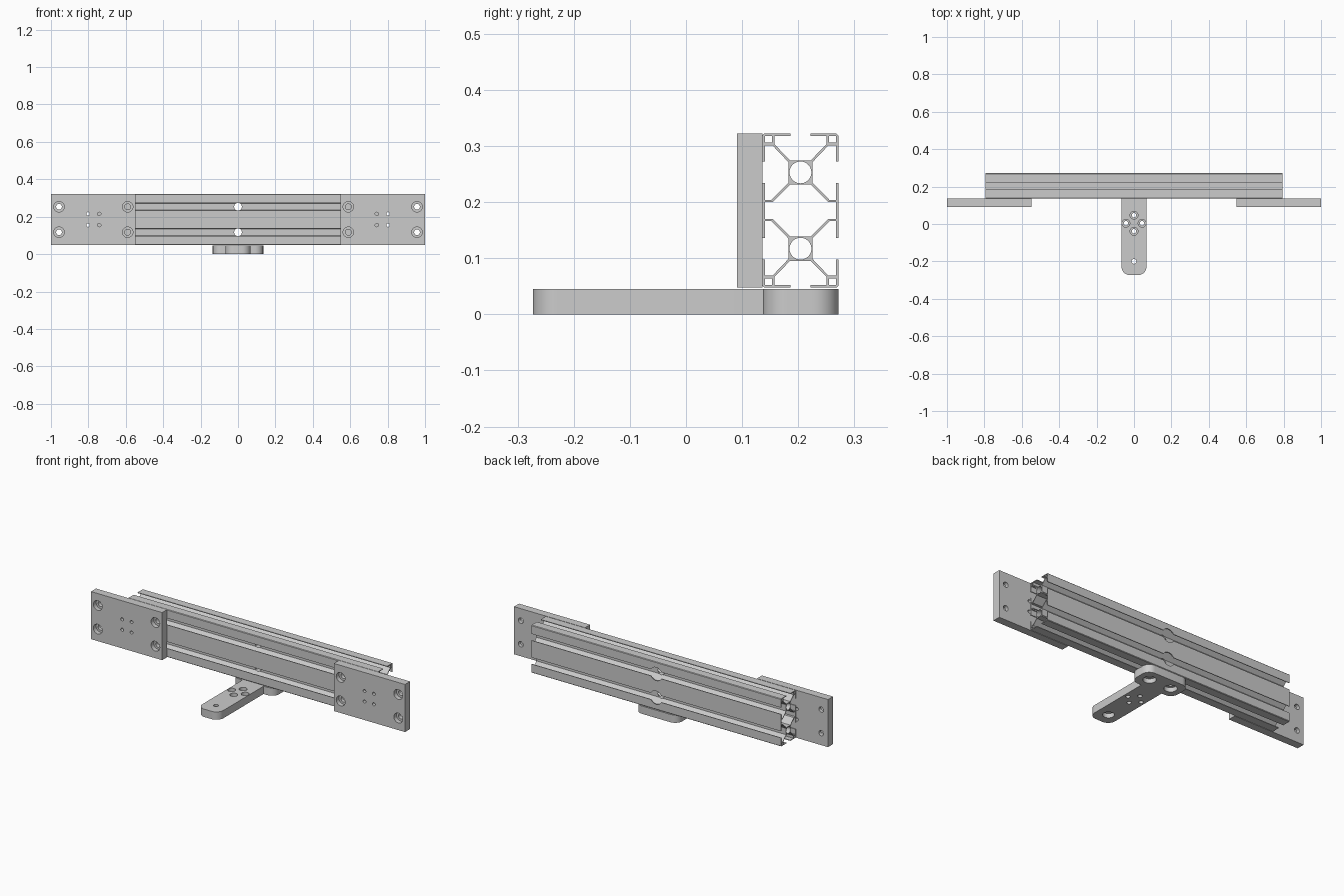
import bpy, bmesh, math
from mathutils import Matrix, Vector

cube = bpy.data.objects.get("Cube")
if cube:
    bpy.data.objects.remove(cube, do_unlink=True)


def activate(obj):
    bpy.ops.object.select_all(action='DESELECT')
    obj.select_set(True)
    bpy.context.view_layer.objects.active = obj


def extrude_profile(name, loops, half_depth, matrix):
    """Fill closed loops (later ones are holes) and extrude both ways."""
    curve = bpy.data.curves.new(name, 'CURVE')
    curve.dimensions = '2D'
    curve.fill_mode = 'BOTH'
    curve.extrude = half_depth
    for loop in loops:
        spline = curve.splines.new('POLY')
        spline.points.add(len(loop) - 1)
        for point, (u, v) in zip(spline.points, loop):
            point.co = (u, v, 0, 1)
        spline.use_cyclic_u = True
    obj = bpy.data.objects.new(name, curve)
    bpy.context.collection.objects.link(obj)
    activate(obj)
    bpy.ops.object.convert(target='MESH')
    obj = bpy.context.object
    obj.data.transform(matrix)
    bm = bmesh.new()
    bm.from_mesh(obj.data)
    bmesh.ops.remove_doubles(bm, verts=bm.verts, dist=1e-5)
    bmesh.ops.recalc_face_normals(bm, faces=bm.faces)
    bm.to_mesh(obj.data)
    bm.free()
    return obj


def drill(obj, start, end, radius):
    """Cut a round hole from start to end."""
    start, end = Vector(start), Vector(end)
    axis = end - start
    mat = Matrix.Translation((start + end) / 2) @ axis.to_track_quat('Z', 'Y').to_matrix().to_4x4()
    mesh = bpy.data.meshes.new("drill_cutter")
    bm = bmesh.new()
    bmesh.ops.create_cone(bm, cap_ends=True, segments=32, radius1=radius,
                          radius2=radius, depth=axis.length, matrix=mat)
    bm.to_mesh(mesh)
    bm.free()
    cutter = bpy.data.objects.new("drill_cutter", mesh)
    cutter.hide_render = True
    bpy.context.collection.objects.link(cutter)
    mod = obj.modifiers.new("hole", 'BOOLEAN')
    mod.operation = 'DIFFERENCE'
    mod.solver = 'EXACT'
    mod.object = cutter
    activate(obj)
    bpy.ops.object.modifier_apply(modifier=mod.name)
    bpy.data.objects.remove(cutter, do_unlink=True)


def circle(cu, cv, r, n=32):
    return [(cu + r * math.cos(math.tau * i / n), cv + r * math.sin(math.tau * i / n))
            for i in range(n)]


def round_corner(cu, cv, r, start, n=10):
    """Quarter arc about a centre, starting at the given angle in degrees."""
    return [(cu + r * math.cos(a), cv + r * math.sin(a))
            for a in (math.radians(start + 90 * i / n) for i in range(n + 1))]


def four_way(quarter):
    """Mirror a quarter outline, top centre to right middle, into a loop."""
    half = quarter + [(u, -v) for u, v in reversed(quarter)]
    return half + [(-u, v) for u, v in reversed(half)]


def finish(obj):
    activate(obj)
    bpy.ops.object.shade_smooth_by_angle(angle=math.radians(30))


RAIL_Y, RAIL_Z, PITCH = 0.204, 0.185, 0.068
SLOTS = (RAIL_Z - PITCH, RAIL_Z + PITCH)

# Slotted double rail: outer skin with lips, diagonal ribs and hubs
skin = [(0.0183, 0.0895), (0.0465, 0.118), (0.0465, 0.133), (0.018, 0.133),
        (0.018, 0.137), (0.0645, 0.137), (0.0675, 0.134), (0.0675, 0.087),
        (0.0635, 0.087), (0.0635, 0.116), (0.0497, 0.116), (0.0215, 0.0863),
        (0.0215, 0.0497), (0.0515, 0.019), (0.0635, 0.019), (0.0635, 0.049),
        (0.0675, 0.049)]
core = [(0.0183, 0.0465), (0.0497, 0.015), (0.0635, 0.015)]
loops = [four_way(skin), four_way(core)]
for sv in (-1, 1):
    loops.append(circle(0, sv * PITCH, 0.0195))
    for su in (-1, 1):
        loops.append([(su * u, sv * v) for u, v in
                      ((0.051, 0.121), (0.063, 0.121), (0.063, 0.133), (0.051, 0.133))])
along_x = Matrix.Translation((0, RAIL_Y, RAIL_Z)) @ Matrix(
    ((0, 0, 1, 0), (1, 0, 0, 0), (0, 1, 0, 0), (0, 0, 0, 1)))
rail = extrude_profile("slotted_rail", loops, 0.795, along_x)
for z in SLOTS:
    drill(rail, (0, 0.1, z), (0, 0.3, z), 0.0207)
    drill(rail, (0, 0.25, z), (0, 0.3, z), 0.038)
finish(rail)

# End plates with counterbored bolt holes and four small pilot holes
FRONT, BACK = 0.091, 0.1365
for side, name in ((1, "left_end_plate"), (-1, "right_end_plate")):
    outline = [(-0.2265, -0.137), (0.2265, -0.137), (0.2265, 0.137), (-0.2265, 0.137)]
    facing_front = Matrix.Translation((side * 0.7735, (FRONT + BACK) / 2, RAIL_Z)) \
        @ Matrix.Rotation(math.pi / 2, 4, 'X')
    plate = extrude_profile(name, [outline], (BACK - FRONT) / 2, facing_front)
    for x in (0.59, 0.957):
        for z in SLOTS:
            drill(plate, (side * x, 0, z), (side * x, FRONT + 0.025, z), 0.028)
            drill(plate, (side * x, 0, z), (side * x, 0.2, z), 0.0155)
    for x in (0.742, 0.802):
        for z in (RAIL_Z - 0.03, RAIL_Z + 0.03):
            drill(plate, (side * x, 0, z), (side * x, 0.2, z), 0.009)
    finish(plate)

# T-shaped foot with rounded ends
R, TOP = 0.045, 0.045
half = (round_corner(0.067 - R, -0.273 + R, R, -90) + [(0.067, 0.137)]
        + round_corner(0.135 - R, 0.137 + R, R, -90)
        + round_corner(0.135 - R, 0.272 - R, R, 0))
outline = half + [(-x, y) for x, y in reversed(half)]
foot = extrude_profile("tee_foot", [outline], TOP / 2, Matrix.Translation((0, 0, TOP / 2)))

# Bolt holes counterbored from below
for x, y, bore, hole in ((-0.069, RAIL_Y, 0.034, 0.018), (0.069, RAIL_Y, 0.034, 0.018),
                         (0, -0.2, 0.03, 0.013)):
    drill(foot, (x, y, -0.1), (x, y, 0.025), bore)
    drill(foot, (x, y, -0.1), (x, y, 0.1), hole)

# Ring of four holes counterbored from above
for x, y in circle(0, 0.004, 0.043, 4):
    drill(foot, (x, y, 0.02), (x, y, 0.1), 0.021)
    drill(foot, (x, y, -0.1), (x, y, 0.1), 0.012)
finish(foot)
